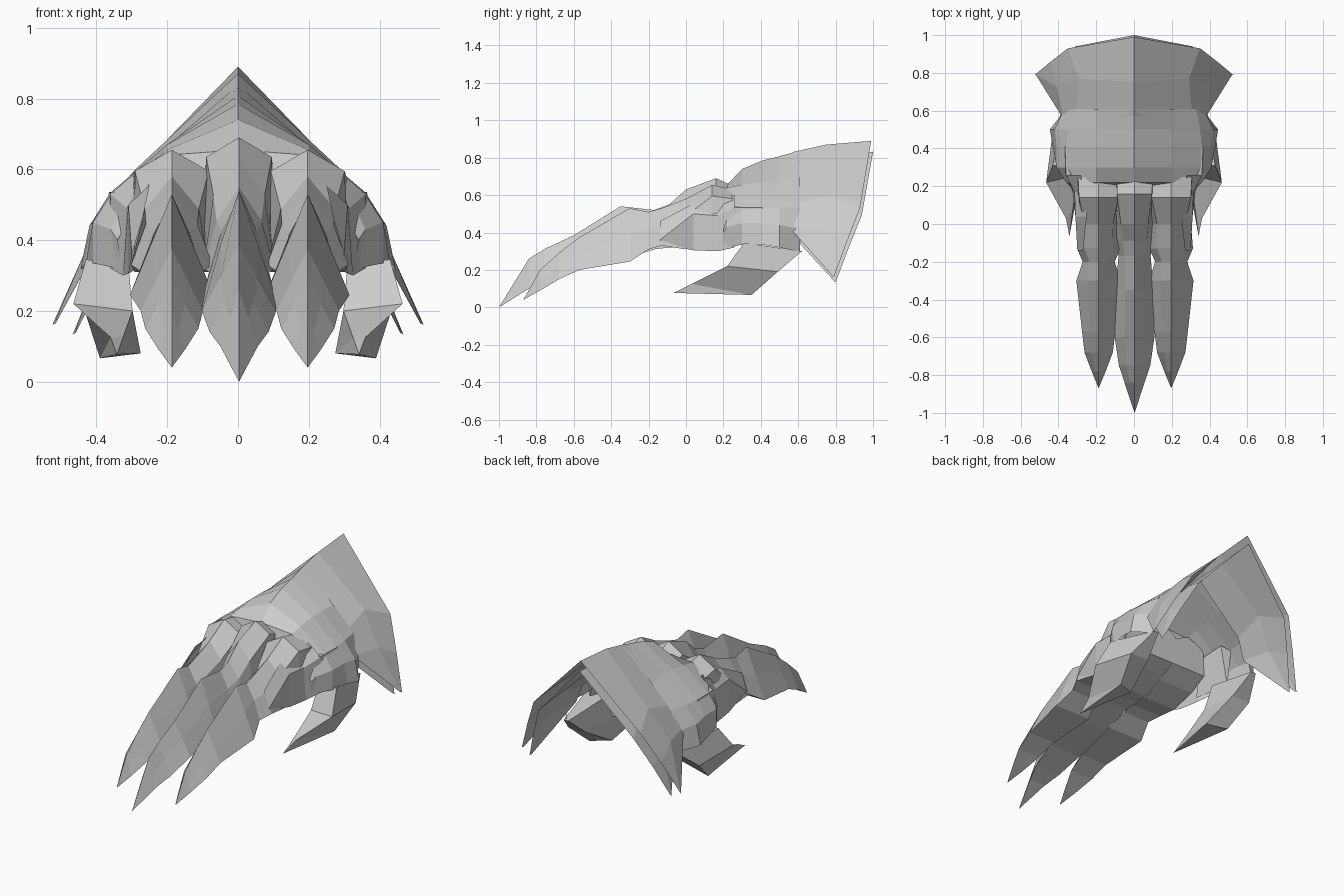
import bpy, bmesh

if "Cube" in bpy.data.objects:
    bpy.data.objects.remove(bpy.data.objects["Cube"], do_unlink=True)

steel = bpy.data.materials.new("light_grey_metal")
steel.use_nodes = True
GREY = (0.6, 0.6, 0.6, 1)
steel.diffuse_color = GREY
steel.node_tree.nodes["Principled BSDF"].inputs["Base Color"].default_value = GREY


def loft(name, rows, closed=True, mirror=False):
    """Skin rows of points into faceted strips; closed rows become capped tubes."""
    bm = bmesh.new()
    rings = [[bm.verts.new(p) for p in row] for row in rows]
    n = len(rows[0])
    for a, b in zip(rings, rings[1:]):
        for i in range(n if closed else n - 1):
            j = (i + 1) % n
            bm.faces.new((a[i], a[j], b[j], b[i]))
    if closed:
        bm.faces.new(rings[0])
        bm.faces.new(rings[-1])
    bmesh.ops.remove_doubles(bm, verts=bm.verts, dist=0.0005)
    bmesh.ops.recalc_face_normals(bm, faces=bm.faces)
    mesh = bpy.data.meshes.new(name)
    bm.to_mesh(mesh)
    bm.free()
    mesh.materials.append(steel)
    obj = bpy.data.objects.new(name, mesh)
    bpy.context.collection.objects.link(obj)
    if mirror:
        mod = obj.modifiers.new("mirror", "MIRROR")
        mod.use_mirror_merge = not closed
    return obj


def finger(name, x, stations):
    """Claw stations: y, half width, ridge height, edge height, shoulder fullness."""
    rows = []
    for y, w, top, low, full in stations:
        sx = w * (.5 + .45 * full)
        sz = (top + low) / 2 * (1 - full) + (top - .05) * full
        rows.append([(x, y, top), (x + sx, y, sz), (x + w, y, low),
                     (x - w, y, low), (x - sx, y, sz)])
    return loft(name, rows)


def section(y, half):
    return [(x, y, z) for x, z in half]


# Clawed fingers with a pinched joint and broad knuckle
finger("middle_finger", .003, [
    (-1, 0, 0, 0, 0), (-.84, .053, .26, .1, 0), (-.75, .083, .315, .14, 0),
    (-.6, .105, .385, .2, 0), (-.35, .1, .54, .25, 0), (-.17, .085, .52, .31, .2),
    (-.09, .1, .55, .32, .3), (0, .1, .63, .32, .5), (.16, .1, .69, .38, .95),
    (.25, .1, .65, .42, 1)])
for name, x in (("left_finger", .197), ("right_finger", -.187)):
    finger(name, x, [
        (-.87, 0, .04, .04, 0), (-.78, .037, .2, .09, 0), (-.68, .075, .29, .15, 0),
        (-.57, .088, .375, .2, 0), (-.3, .118, .53, .245, 0), (-.2, .085, .51, .31, .2),
        (-.13, .115, .53, .33, .3), (0, .105, .58, .31, .5), (.14, .115, .655, .36, .9),
        (.25, .115, .63, .42, 1)])

# Side walls beside the knuckles
loft("hand_side", [
    section(-.14, [(.27, .46), (.3, .36), (.25, .34)]),
    section(.04, [(.25, .555), (.31, .5), (.31, .305)]),
    section(.17, [(.27, .57), (.315, .49), (.325, .3)]),
    section(.26, [(.28, .6), (.36, .53), (.36, .32)])], closed=False, mirror=True)

# Ridged back of the hand, an open shell with a turned down front lip
loft("hand_back", [
    section(.2, [(0, .58), (.2, .56), (.29, .5), (.34, .4), (.33, .32)]),
    section(.22, [(0, .655), (.2, .64), (.3, .555), (.36, .43), (.34, .32)]),
    section(.3, [(0, .74), (.2, .655), (.355, .535), (.41, .45), (.41, .335)]),
    section(.41, [(0, .785), (.2, .67), (.36, .535), (.41, .45), (.43, .335)]),
    section(.5, [(0, .808), (.2, .67), (.35, .535), (.42, .44), (.445, .32)]),
    section(.61, [(0, .838), (.2, .665), (.33, .535), (.37, .42), (.36, .295)])],
    closed=False, mirror=True)

# Side spur beside the outer knuckle
loft("side_spur", [
    [(.3, .2, .54), (.36, .26, .535), (.315, .17, .32)],
    [(.3, .4, .55), (.365, .41, .535), (.38, .36, .34)]], mirror=True)

# Paired thumbs hanging from the wrist
TIP = (.342, -.065, .077)
loft("thumb", [
    [(.43, .31, .345), (.31, .31, .335), (.34, .62, .3), (.37, .62, .3)],
    [(.465, .22, .22), (.298, .26, .2), (.31, .49, .19), (.43, .49, .19)],
    [(.36, .03, .125), (.325, .07, .125), (.275, .3, .08), (.39, .35, .066)],
    [TIP] * 4], mirror=True)

# Flared cuff made of two nested open shells
cuff = [
    [(0, .57, .83), (.31, .57, .55), (.37, .55, .43), (.515, .785, .165)],
    [(0, .75, .87), (.29, .77, .6), (.41, .73, .42), (.52, .79, .163)],
    [(0, .99, .89), (.35, .93, .53), (.44, .86, .35), (.525, .79, .16)]]
loft("cuff_outer", cuff, closed=False, mirror=True)
lining = [[(x * .89, y + .01, z - .058 + x * .06) for x, y, z in row] for row in cuff]
loft("cuff_lining", lining, closed=False, mirror=True)
